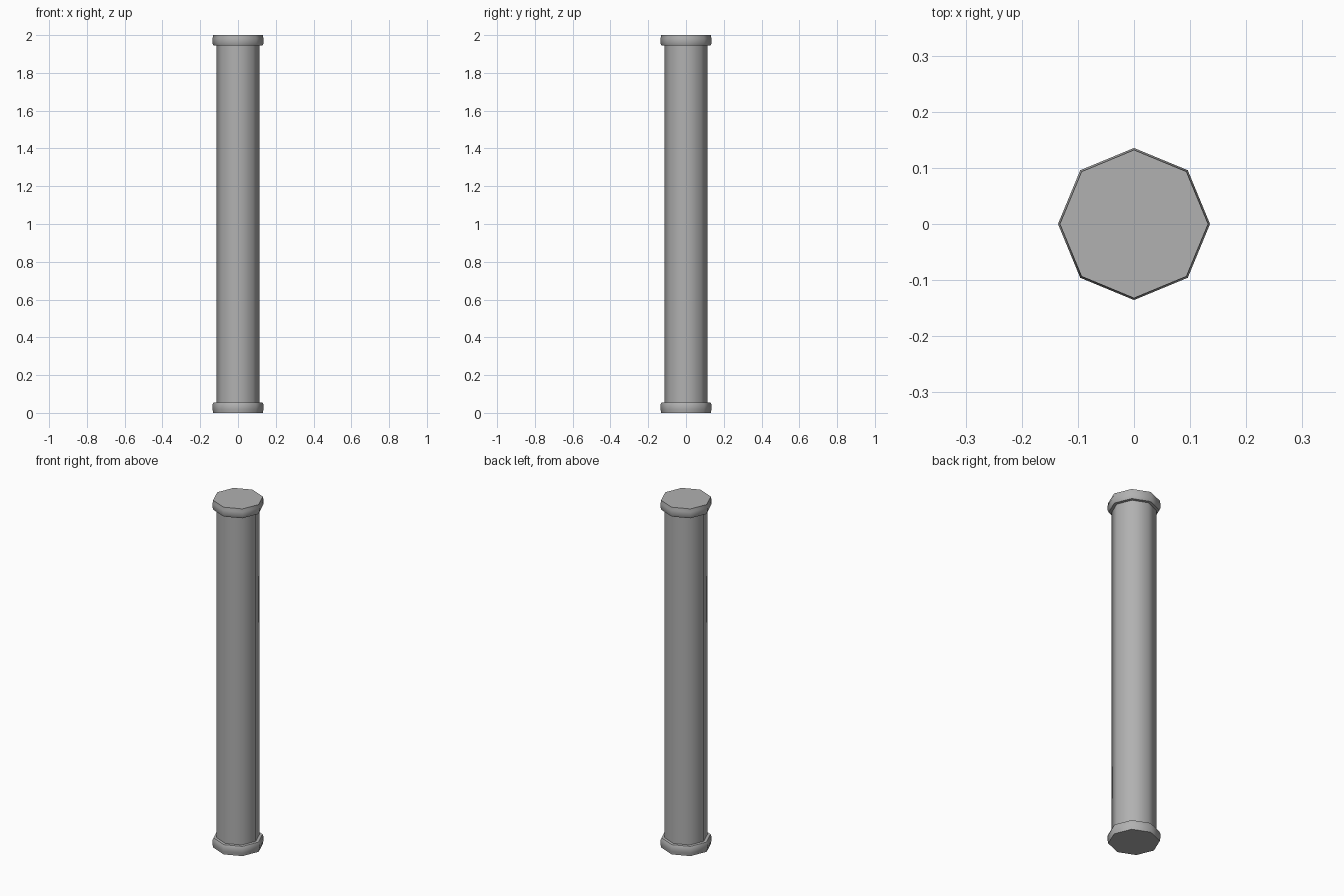
import bpy, bmesh, math

if "Cube" in bpy.data.objects:
    bpy.data.objects.remove(bpy.data.objects["Cube"])

SIDES = 8

# Dark grey for the whole model
grey = bpy.data.materials.new("dark_grey")
grey.diffuse_color = (0.44, 0.44, 0.44, 1.0)
grey.use_nodes = True
grey.node_tree.nodes["Principled BSDF"].inputs["Base Color"].default_value = grey.diffuse_color


def lathe(name, profile):
    """Closed eight-sided solid from (radius, z) points, bottom to top."""
    bm = bmesh.new()
    rings = []
    for r, z in profile:
        rings.append([bm.verts.new((r * math.cos(math.tau * i / SIDES),
                                    r * math.sin(math.tau * i / SIDES), z))
                      for i in range(SIDES)])
    for a, b in zip(rings, rings[1:]):
        for i in range(SIDES):
            j = (i + 1) % SIDES
            bm.faces.new((a[i], a[j], b[j], b[i]))
    bm.faces.new(rings[0][::-1])
    bm.faces.new(rings[-1])
    bmesh.ops.recalc_face_normals(bm, faces=bm.faces)
    me = bpy.data.meshes.new(name)
    bm.to_mesh(me)
    bm.free()
    me.materials.append(grey)
    ob = bpy.data.objects.new(name, me)
    bpy.context.collection.objects.link(ob)
    bpy.ops.object.select_all(action='DESELECT')
    ob.select_set(True)
    bpy.context.view_layer.objects.active = ob
    bpy.ops.object.shade_smooth_by_angle(angle=math.radians(50))
    return ob


# Rounded collar profile, measured inward from the end face
collar = [(0.132, 0.0), (0.132, 0.006), (0.1355, 0.018), (0.1355, 0.042),
          (0.130, 0.055), (0.112, 0.056)]

# Shaft between the collars
lathe("shaft", [(0.114, 0.05), (0.114, 1.95)])

# Bottom collar and its mirrored twin at the top
lathe("bottom_collar", collar)
lathe("top_collar", [(r, 2.0 - z) for r, z in reversed(collar)])
